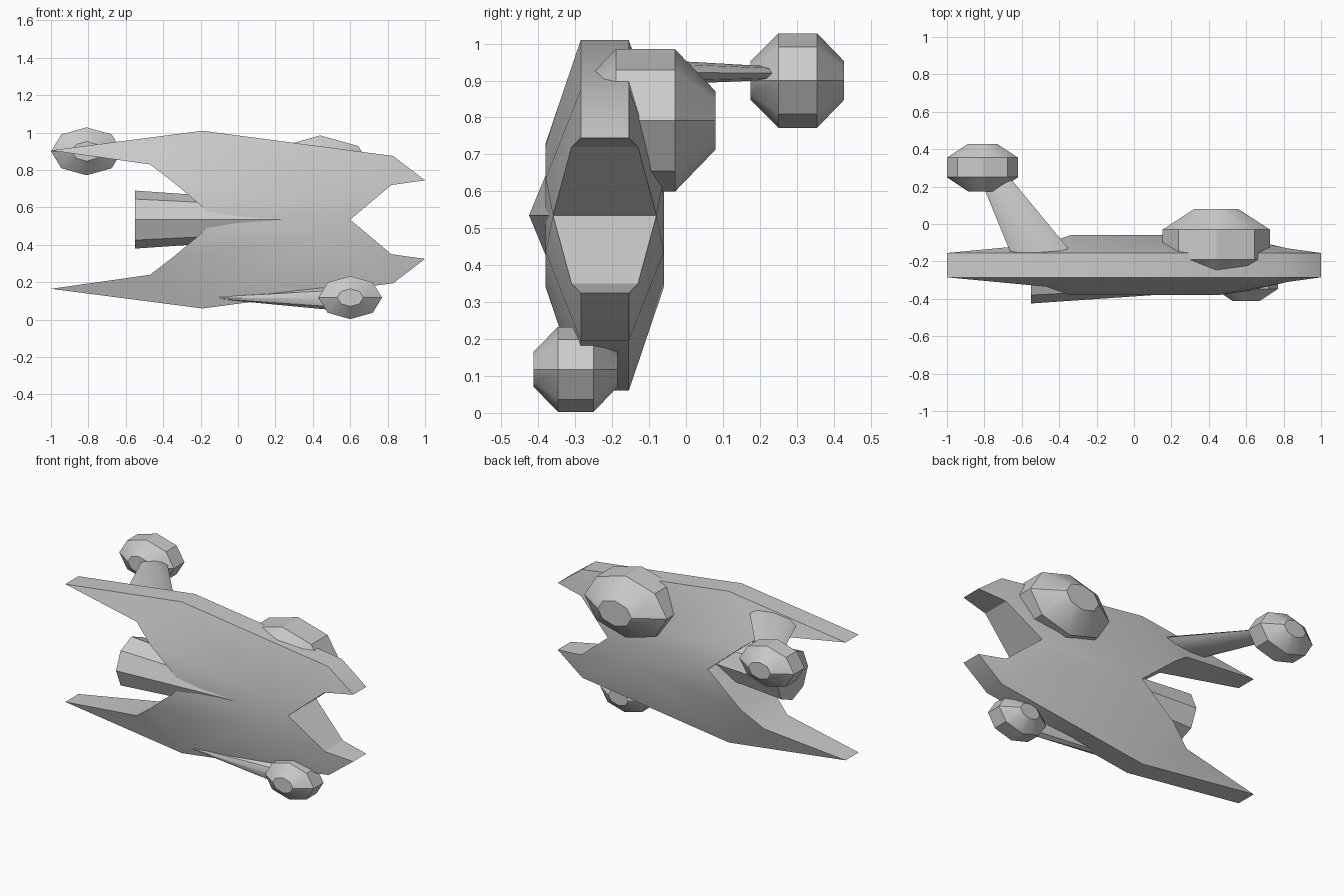
import bpy, bmesh
from math import cos, sin, pi
from mathutils import Vector

cube = bpy.data.objects.get("Cube")
if cube:
    bpy.data.objects.remove(cube, do_unlink=True)

grey = bpy.data.materials.new("hull grey")
grey.use_nodes = True
GREY = (0.6, 0.6, 0.6, 1)
grey.diffuse_color = GREY
grey.node_tree.nodes["Principled BSDF"].inputs["Base Color"].default_value = GREY


def finish(name, bm):
    bmesh.ops.remove_doubles(bm, verts=bm.verts, dist=0.0005)
    bmesh.ops.recalc_face_normals(bm, faces=bm.faces)
    mesh = bpy.data.meshes.new(name)
    bm.to_mesh(mesh)
    bm.free()
    mesh.materials.append(grey)
    obj = bpy.data.objects.new(name, mesh)
    bpy.context.collection.objects.link(obj)
    bpy.ops.object.select_all(action='DESELECT')
    obj.select_set(True)
    bpy.context.view_layer.objects.active = obj
    bpy.ops.object.shade_smooth_by_angle()
    return obj


def loft(name, rings):
    """Join octagonal rings, each given as centre, first radius vector, second radius vector."""
    bm = bmesh.new()
    loops = []
    for centre, u, v in rings:
        c, u, v = Vector(centre), Vector(u), Vector(v)
        loops.append([bm.verts.new(c + u * cos(i * pi / 4) + v * sin(i * pi / 4)) for i in range(8)])
    for a, b in zip(loops, loops[1:]):
        for i in range(8):
            j = (i + 1) % 8
            bm.faces.new((a[i], a[j], b[j], b[i]))
    bm.faces.new(loops[0])
    bm.faces.new(loops[-1])
    return finish(name, bm)


def pod(name, x, z, rx, rz, depths):
    scales = (0.41, 1, 1, 0.41)
    loft(name, [((x, y, z), (rx * s, 0, 0), (0, 0, rz * s)) for y, s in zip(depths, scales)])


# Hull: upper half outline as x, height above the middle, half thickness
MID_Y, MID_Z = -0.22, 0.535
points = {
    "tail_tip": (-1, 0.37, 0.065),
    "shoulder": (-0.19, 0.475, 0.065),
    "nose_corner": (0.83, 0.34, 0.065),
    "nose_tip": (1, 0.21, 0.065),
    "nose_inner": (0.82, 0.185, 0.09),
    "nose_notch": (0.6, 0, 0.14),
    "core": (0.45, 0.1, 0.16),
    "tail_notch": (-0.11, 0, 0.16),
    "tail_root": (-0.34, 0.195, 0.16),
    "tail_inner": (-0.47, 0.295, 0.115),
}
panels = [
    ("tail_tip", "shoulder", "tail_inner"),
    ("tail_inner", "shoulder", "tail_root"),
    ("shoulder", "core", "tail_root"),
    ("shoulder", "nose_corner", "core"),
    ("nose_corner", "nose_inner", "core"),
    ("nose_corner", "nose_tip", "nose_inner"),
    ("nose_inner", "nose_notch", "core"),
    ("core", "nose_notch", "tail_notch"),
    ("core", "tail_notch", "tail_root"),
]
rim = ["tail_notch", "tail_root", "tail_inner", "tail_tip", "shoulder",
       "nose_corner", "nose_tip", "nose_inner", "nose_notch"]
bm = bmesh.new()
for up in (1, -1):
    sides = []
    for side in (-1, 1):
        sides.append({k: bm.verts.new((x, MID_Y + side * t, MID_Z + up * h))
                      for k, (x, h, t) in points.items()})
        for panel in panels:
            bm.faces.new([sides[-1][k] for k in panel])
    front, back = sides
    for a, b in zip(rim, rim[1:]):
        bm.faces.new((front[a], front[b], back[b], back[a]))
finish("hull", bm)

# Engine: tapered octagonal body sunk into the front of the hull
loft("engine", [((x, -0.27, MID_Z), (0, r, 0), (0, 0, r)) for x, r in ((-0.55, 0.155), (0.25, 0.1))])

# Pods
pod("outer_pod", -0.81, 0.9, 0.19, 0.128, (0.175, 0.25, 0.355, 0.428))
pod("back_pod", 0.44, 0.792, 0.287, 0.193, (-0.3, -0.19, -0.03, 0.08))
pod("front_pod", 0.6, 0.118, 0.17, 0.115, (-0.413, -0.347, -0.25, -0.185))

# Struts holding the outer and front pods
loft("outer_strut", [
    ((-0.49, -0.17, 0.923), (0.155, 0.02, 0), (0, 0, 0.038)),
    ((-0.72, 0.2, 0.92), (0.075, 0.025, 0), (0, 0, 0.02)),
    ((-0.74, 0.23, 0.92), (0.055, 0.02, 0), (0, 0, 0.012)),
])
loft("front_strut", [
    ((-0.1, -0.275, 0.117), (0, 0.03, 0), (0, 0, 0.008)),
    ((0.49, -0.295, 0.113), (0, 0.035, 0), (0, 0, 0.06)),
    ((0.56, -0.295, 0.113), (0, 0.03, 0), (0, 0, 0.05)),
])
